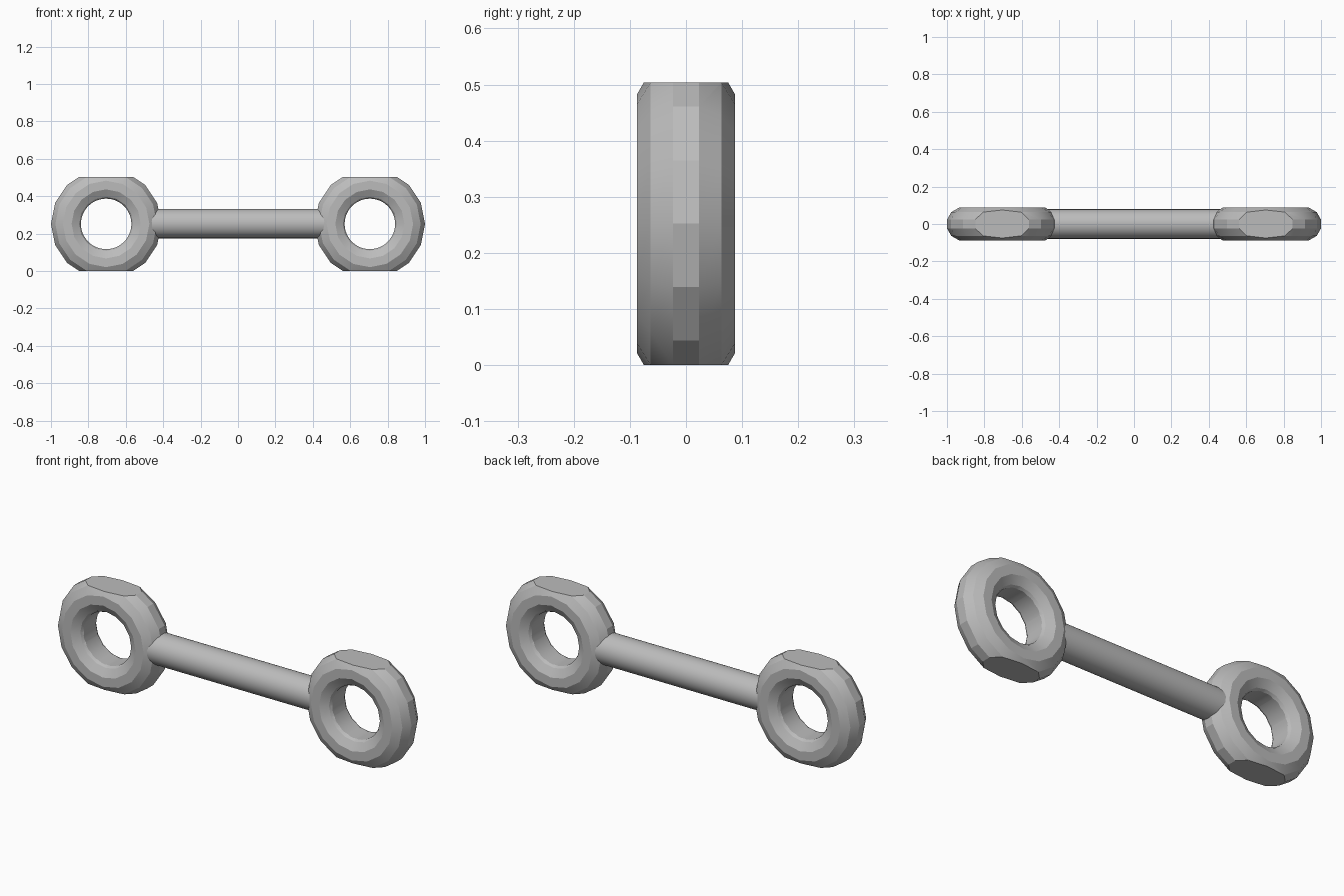
import bpy
import bmesh
from math import cos, sin, pi, radians
from mathutils import Vector

RING_X, MID_Z = 0.705, 0.252      # ring centres
MAJOR, MINOR = 0.208, 0.09        # ring and tube radii
RING_SEGMENTS, TUBE_SEGMENTS = 16, 12
HOLE_RADIUS, ROD_RADIUS = 0.135, 0.079

cube = bpy.data.objects.get("Cube")
if cube:
    bpy.data.objects.remove(cube, do_unlink=True)

steel = bpy.data.materials.new("grey steel")
steel.use_nodes = True
colour = (0.5, 0.5, 0.5, 1)
steel.diffuse_color = colour
steel.node_tree.nodes["Principled BSDF"].inputs["Base Color"].default_value = colour


def smooth(obj, angle):
    bpy.ops.object.select_all(action="DESELECT")
    obj.select_set(True)
    bpy.context.view_layer.objects.active = obj
    bpy.ops.object.shade_smooth_by_angle(angle=radians(angle))


def cylinder(name, radius, depth, location, rotation):
    bpy.ops.mesh.primitive_cylinder_add(vertices=48, radius=radius, depth=depth,
                                        location=location, rotation=rotation)
    obj = bpy.context.object
    obj.name = name
    return obj


def ring(name, x):
    # Faceted torus lying in the xz plane
    bm = bmesh.new()
    loops = []
    for i in range(RING_SEGMENTS):
        a = 2 * pi * i / RING_SEGMENTS
        loop = []
        for j in range(TUBE_SEGMENTS):
            b = 2 * pi * (j + 0.5) / TUBE_SEGMENTS
            r = MAJOR + MINOR * cos(b)
            loop.append(bm.verts.new((r * cos(a), MINOR * sin(b), r * sin(a))))
        loops.append(loop)
    for i in range(RING_SEGMENTS):
        p, q = loops[i], loops[(i + 1) % RING_SEGMENTS]
        for j in range(TUBE_SEGMENTS):
            k = (j + 1) % TUBE_SEGMENTS
            bm.faces.new((p[j], p[k], q[k], q[j]))

    # Flats on the top and bottom
    for side in (1, -1):
        up = Vector((0, 0, side))
        cut = bmesh.ops.bisect_plane(bm, geom=bm.verts[:] + bm.edges[:] + bm.faces[:],
                                     plane_co=up * MID_Z, plane_no=up, clear_outer=True)
        edges = [e for e in cut["geom_cut"] if isinstance(e, bmesh.types.BMEdge)]
        bmesh.ops.contextual_create(bm, geom=edges)
    bmesh.ops.recalc_face_normals(bm, faces=bm.faces[:])

    mesh = bpy.data.meshes.new(name)
    bm.to_mesh(mesh)
    bm.free()
    mesh.materials.append(steel)
    obj = bpy.data.objects.new(name, mesh)
    obj.location = (x, 0, MID_Z)
    bpy.context.collection.objects.link(obj)

    # Round bore through the middle
    cutter = cylinder("bore_cutter", HOLE_RADIUS, 1, obj.location, (pi / 2, 0, 0))
    bore = obj.modifiers.new("bore", "BOOLEAN")
    bore.operation = "DIFFERENCE"
    bore.solver = "EXACT"
    bore.object = cutter
    bpy.context.view_layer.objects.active = obj
    bpy.ops.object.modifier_apply(modifier=bore.name)
    bpy.data.objects.remove(cutter, do_unlink=True)
    smooth(obj, 20)


ring("left_ring", RING_X)
ring("right_ring", -RING_X)

# Rod ending inside the ring tubes
rod = cylinder("connecting_rod", ROD_RADIUS, 2 * (RING_X - MAJOR),
               (0, 0, MID_Z + 0.002), (0, pi / 2, 0))
rod.data.materials.append(steel)
smooth(rod, 40)
